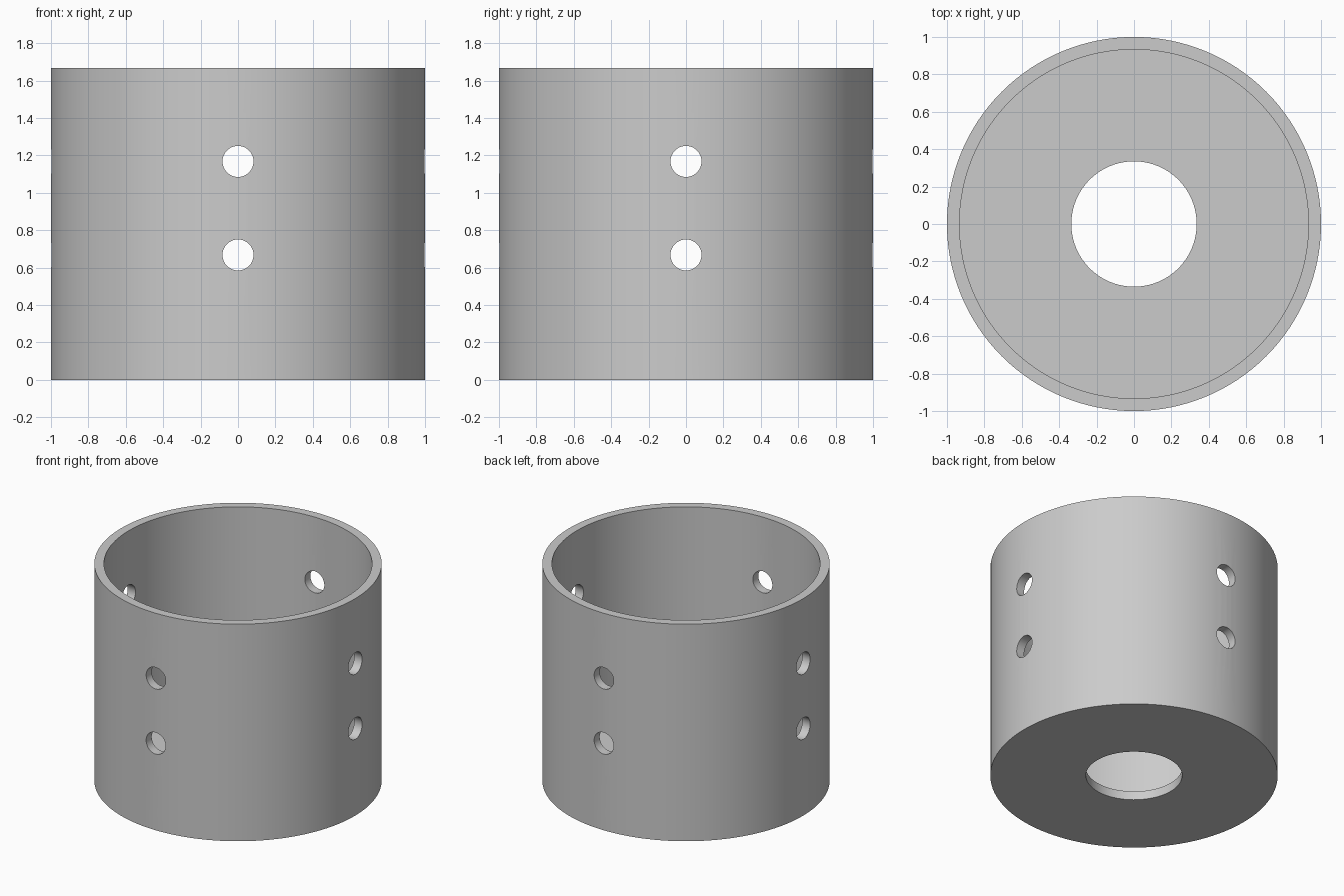
import bpy
import bmesh
from math import pi

cube = bpy.data.objects.get("Cube")
if cube:
    bpy.data.objects.remove(cube, do_unlink=True)

RADIUS, HEIGHT, WALL = 1.0, 1.667, 0.067
FLOOR_HOLE, SIDE_HOLE = 0.335, 0.083
HOLE_HEIGHTS = (0.668, 1.168)

grey = bpy.data.materials.new("plain grey")
grey.use_nodes = True
colour = (0.6, 0.6, 0.6, 1)
grey.diffuse_color = colour
grey.node_tree.nodes["Principled BSDF"].inputs["Base Color"].default_value = colour


def add_object(name, bm):
    mesh = bpy.data.meshes.new(name)
    bmesh.ops.recalc_face_normals(bm, faces=bm.faces)
    bm.to_mesh(mesh)
    bm.free()
    mesh.materials.append(grey)
    obj = bpy.data.objects.new(name, mesh)
    bpy.context.collection.objects.link(obj)
    return obj


# Cup body: wall and floor section turned around the z axis
inner = RADIUS - WALL
section = [(FLOOR_HOLE, 0), (RADIUS, 0), (RADIUS, HEIGHT),
           (inner, HEIGHT), (inner, WALL), (FLOOR_HOLE, WALL)]
bm = bmesh.new()
ring = [bm.verts.new((r, 0, z)) for r, z in section]
edges = [bm.edges.new((ring[i - 1], ring[i])) for i in range(len(ring))]
bmesh.ops.spin(bm, geom=ring + edges, axis=(0, 0, 1), cent=(0, 0, 0),
               angle=2 * pi, steps=128, use_merge=True)
bmesh.ops.remove_doubles(bm, verts=bm.verts, dist=0.0001)
cup = add_object("cup_body", bm)
bpy.context.view_layer.objects.active = cup

# Side holes: two levels, drilled straight through along x and y
for z in HOLE_HEIGHTS:
    for rotation in ((pi / 2, 0, 0), (0, pi / 2, 0)):
        bm = bmesh.new()
        bmesh.ops.create_cone(bm, cap_ends=True, segments=48, radius1=SIDE_HOLE,
                              radius2=SIDE_HOLE, depth=3)
        drill = add_object("hole_cutter", bm)
        drill.location.z = z
        drill.rotation_euler = rotation
        drill.hide_render = True
        cut = cup.modifiers.new("side_hole", 'BOOLEAN')
        cut.operation = 'DIFFERENCE'
        cut.solver = 'EXACT'
        cut.object = drill
        bpy.context.view_layer.update()
        bpy.ops.object.modifier_apply(modifier=cut.name)
        bpy.data.objects.remove(drill, do_unlink=True)

# Smooth round walls with crisp rims
bpy.ops.object.select_all(action='DESELECT')
cup.select_set(True)
bpy.ops.object.shade_smooth_by_angle(angle=pi / 6)
